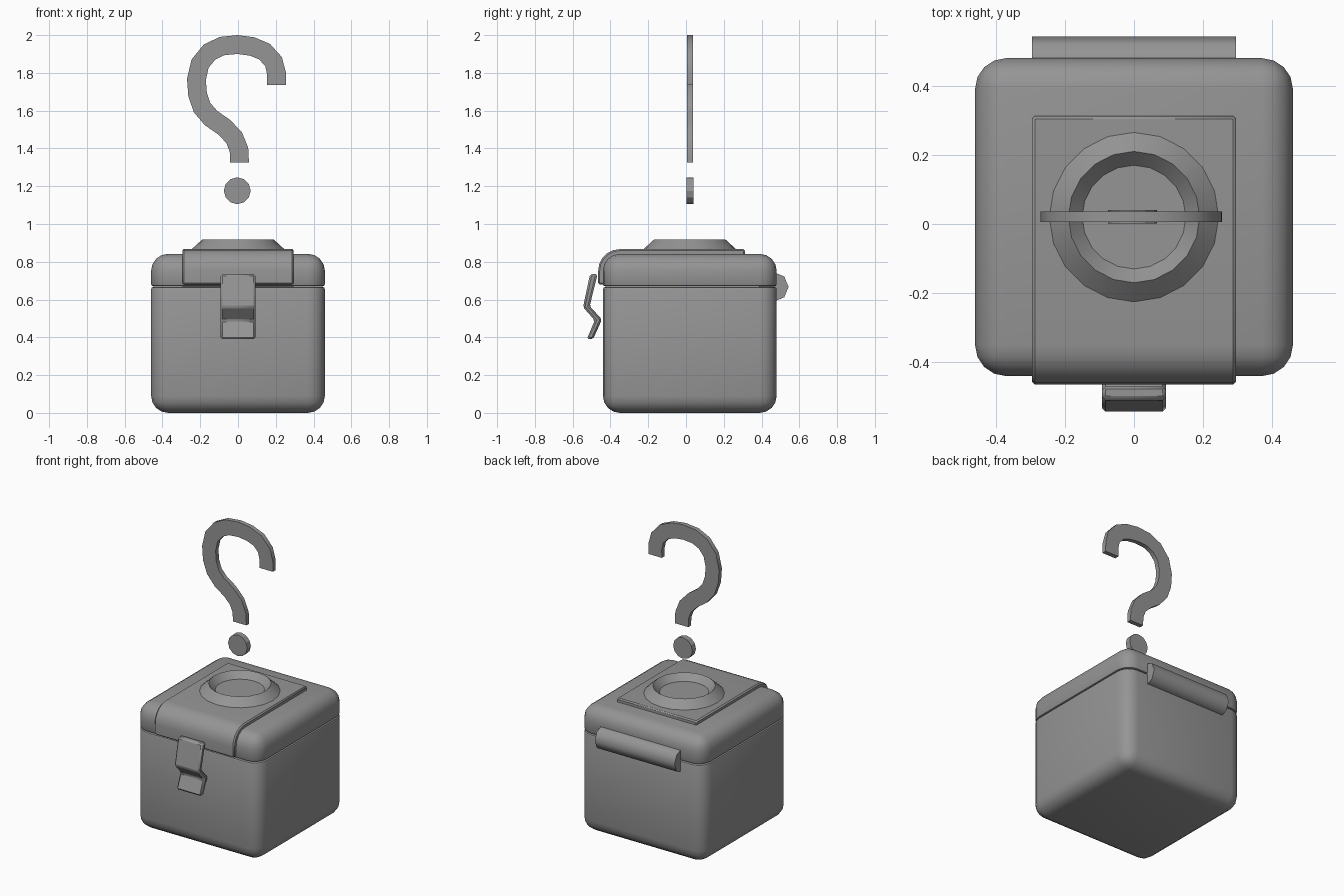
import bpy, bmesh, math
from mathutils import Vector, Matrix

if "Cube" in bpy.data.objects:
    bpy.data.objects.remove(bpy.data.objects["Cube"], do_unlink=True)

grey = bpy.data.materials.new("plain grey")
grey.use_nodes = True
colour = (0.3, 0.3, 0.3, 1)
grey.diffuse_color = colour
grey.node_tree.nodes["Principled BSDF"].inputs["Base Color"].default_value = colour

CY = 0.02      # depth centre of the box
HALF = 0.46    # half width of the box
ROUND = 0.09   # corner radius


def finish(name, bm, angle=35):
    bmesh.ops.recalc_face_normals(bm, faces=bm.faces)
    mesh = bpy.data.meshes.new(name)
    bm.to_mesh(mesh)
    bm.free()
    mesh.materials.append(grey)
    obj = bpy.data.objects.new(name, mesh)
    bpy.context.collection.objects.link(obj)
    bpy.ops.object.select_all(action="DESELECT")
    obj.select_set(True)
    bpy.context.view_layer.objects.active = obj
    bpy.ops.object.shade_smooth_by_angle(angle=math.radians(angle))
    return obj


def rounded_shell(name, z0, z1, rim_z):
    """Box with rounded corners, all round except a nearly sharp rim."""
    bm = bmesh.new()
    bmesh.ops.create_cube(bm, size=1)
    for v in bm.verts:
        v.co = Vector((v.co.x * 2 * HALF, v.co.y * 2 * HALF + CY, z1 if v.co.z > 0 else z0))

    def on_rim(e):
        return all(abs(v.co.z - rim_z) < 1e-4 for v in e.verts)
    bmesh.ops.bevel(bm, geom=[e for e in bm.edges if not on_rim(e)], offset=ROUND,
                    segments=4, profile=0.5, affect="EDGES")
    bmesh.ops.bevel(bm, geom=[e for e in bm.edges if on_rim(e)], offset=0.012,
                    segments=2, profile=0.5, affect="EDGES")
    return finish(name, bm)


def prism(name, profile, place, lo, hi, bevel=0, angle=35):
    """Extrude a closed 2D profile; place(a, b, t) gives the 3D point."""
    bm = bmesh.new()
    ends = [[bm.verts.new(place(a, b, t)) for a, b in profile] for t in (lo, hi)]
    bm.faces.new(ends[0])
    bm.faces.new(ends[1])
    n = len(profile)
    for i in range(n):
        j = (i + 1) % n
        bm.faces.new((ends[0][i], ends[0][j], ends[1][j], ends[1][i]))
    obj = finish(name, bm, angle)
    if bevel:
        mod = obj.modifiers.new("soft edges", "BEVEL")
        mod.width = bevel
        mod.segments = 1
        mod.limit_method = "ANGLE"
        mod.angle_limit = math.radians(50)
    return obj


def along_x(a, b, t):
    return (t, a, b)


def along_y(a, b, t):
    return (a, t, b)


def arc(cy, cz, r, start, stop, steps):
    angles = [math.radians(start + (stop - start) * i / steps) for i in range(steps + 1)]
    return [(cy + r * math.cos(t), cz + r * math.sin(t)) for t in angles]


# Box body and lid
rounded_shell("box_body", 0, 0.667, 0.667)
rounded_shell("box_lid", 0.67, 0.842, 0.67)

# Plate that wraps over the lid and down its front
bend_y, bend_z = CY - HALF + ROUND, 0.842 - ROUND
outer = arc(bend_y, bend_z, 0.115, 90, 180, 5)
inner = arc(bend_y, bend_z, 0.08, 180, 90, 5)
strap = ([(0.312, 0.867)] + outer + [(outer[-1][0], 0.68), (inner[0][0], 0.68)]
         + inner + [(0.312, inner[-1][1])])
prism("lid_strap", strap, along_x, -0.295, 0.295, 0.008)

# Raised dish on the lid
bm = bmesh.new()
sides = 20
rings = []
for radius, z in ((0.245, 0.85), (0.245, 0.867), (0.19, 0.917), (0.15, 0.875)):
    angles = [2 * math.pi * i / sides for i in range(sides)]
    rings.append([bm.verts.new((radius * math.cos(t), CY + radius * math.sin(t), z))
                  for t in angles])
for low, high in zip(rings, rings[1:]):
    for i in range(sides):
        j = (i + 1) % sides
        bm.faces.new((low[i], low[j], high[j], high[i]))
bm.faces.new(rings[-1])
bm.faces.new(rings[0])
finish("lid_dish", bm, 30)

# Bent front latch
latch = [(-0.468, 0.735), (-0.508, 0.735), (-0.545, 0.56), (-0.483, 0.49),
         (-0.525, 0.39), (-0.492, 0.39), (-0.445, 0.495), (-0.51, 0.565)]
prism("front_latch", latch, along_x, -0.092, 0.092, 0.01, 20)

# Eight-sided hinge barrel
prism("back_hinge", arc(0.465, 0.667, 0.078, 0, 315, 7), along_x, -0.295, 0.295, 0, 50)

# Floating hook: a ribbon of constant width along a centre line
path = [Vector(p) for p in (
    (0.204, 1.736), (0.204, 1.797), (0.188, 1.86), (0.14, 1.913), (0.074, 1.94),
    (-0.003, 1.95), (-0.085, 1.942), (-0.151, 1.91), (-0.201, 1.849), (-0.22, 1.765),
    (-0.214, 1.685), (-0.19, 1.616), (-0.143, 1.561), (-0.074, 1.513),
    (-0.021, 1.458), (0.005, 1.394), (0.008, 1.325))]
sides_out, sides_in = [], []
for i, p in enumerate(path):
    if i == 0:
        d = Vector((0, 1))
    elif i == len(path) - 1:
        d = Vector((0, -1))
    else:
        d = (path[i + 1] - path[i - 1]).normalized()
    normal = Vector((d.y, -d.x)) * 0.05
    sides_out.append(tuple(p + normal))
    sides_in.append(tuple(p - normal))
prism("mark_hook", sides_out + sides_in[::-1], along_y, 0.006, 0.036)

# Floating dot below the hook
prism("mark_dot", arc(-0.004, 1.176, 0.071, 0, 330, 11), along_y, 0.002, 0.04, 0, 20)
